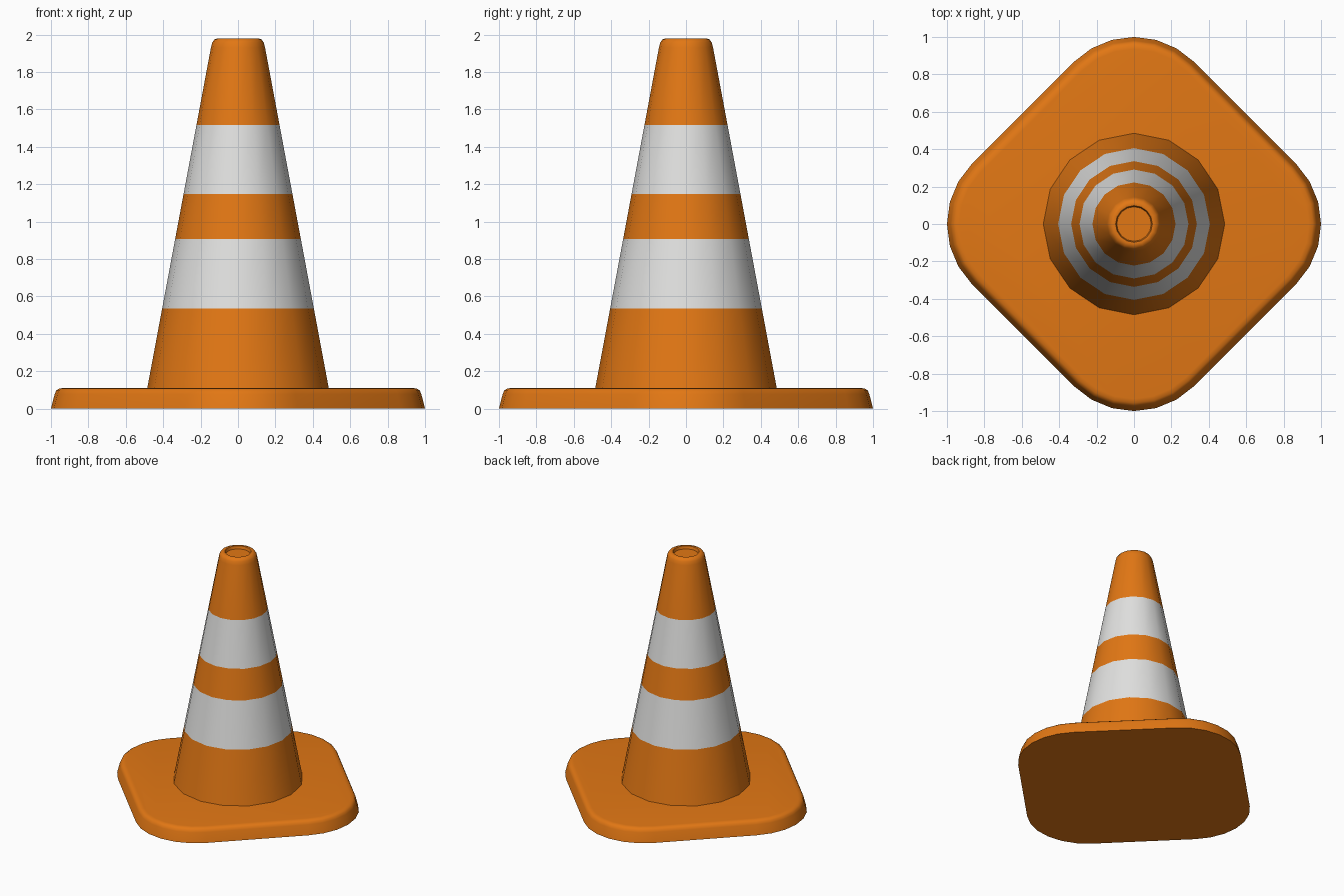
import bpy, bmesh, math

if "Cube" in bpy.data.objects:
    bpy.data.objects.remove(bpy.data.objects["Cube"])


def material(name, rgb):
    m = bpy.data.materials.new(name)
    m.diffuse_color = (*rgb, 1)
    m.use_nodes = True
    m.node_tree.nodes["Principled BSDF"].inputs["Base Color"].default_value = m.diffuse_color
    return m


orange = material("orange", (0.76, 0.185, 0.007))
white = material("white", (0.75, 0.75, 0.74))


def loft(name, rings, mats, rule=lambda z: 0, angle=40):
    """Skin a stack of equal-length rings, capping both ends."""
    bm = bmesh.new()
    loops = [[bm.verts.new(p) for p in ring] for ring in rings]
    n = len(loops[0])
    for a, b in zip(loops, loops[1:]):
        for i in range(n):
            j = (i + 1) % n
            f = bm.faces.new((a[i], a[j], b[j], b[i]))
            f.material_index = rule(f.calc_center_median().z)
    bm.faces.new(loops[0][::-1])
    bm.faces.new(loops[-1])
    me = bpy.data.meshes.new(name)
    bm.to_mesh(me)
    bm.free()
    for m in mats:
        me.materials.append(m)
    ob = bpy.data.objects.new(name, me)
    bpy.context.collection.objects.link(ob)
    bpy.ops.object.select_all(action='DESELECT')
    ob.select_set(True)
    bpy.context.view_layer.objects.active = ob
    bpy.ops.object.shade_smooth_by_angle(angle=math.radians(angle))
    return ob


# Base plate: square with rounded corners pointing along the axes
def diamond(inset, z, centre=0.546, radius=0.454, steps=6):
    pts = []
    for k in range(4):
        q = k * math.pi / 2
        for s in range(steps + 1):
            a = q - math.pi / 4 + s * math.pi / 2 / steps
            r = radius - inset
            pts.append((centre * math.cos(q) + r * math.cos(a),
                        centre * math.sin(q) + r * math.sin(a), z))
    return pts


base_profile = [(0, 0), (0.02, 0.078), (0.028, 0.096), (0.043, 0.107), (0.065, 0.11)]
loft("base_plate", [diamond(i, z) for i, z in base_profile], [orange])


# Cone body: 16 sides, rounded lip and shallow recess at the top
def circle(r, z, n=16):
    return [(r * math.cos(2 * math.pi * i / n), r * math.sin(2 * math.pi * i / n), z)
            for i in range(n)]


def slope(z):
    return 0.485 - 0.187 * (z - 0.11)


bands = [(0.535, 0.908), (1.147, 1.515)]
cone_profile = [(slope(z), z) for z in (0.105, 0.535, 0.908, 1.147, 1.515, 1.93)]
cone_profile += [(0.138, 1.957), (0.126, 1.974), (0.108, 1.98), (0.098, 1.978),
                 (0.092, 1.955)]
loft("cone_body", [circle(r, z) for r, z in cone_profile], [orange, white],
     lambda z: int(any(lo < z < hi for lo, hi in bands)))
